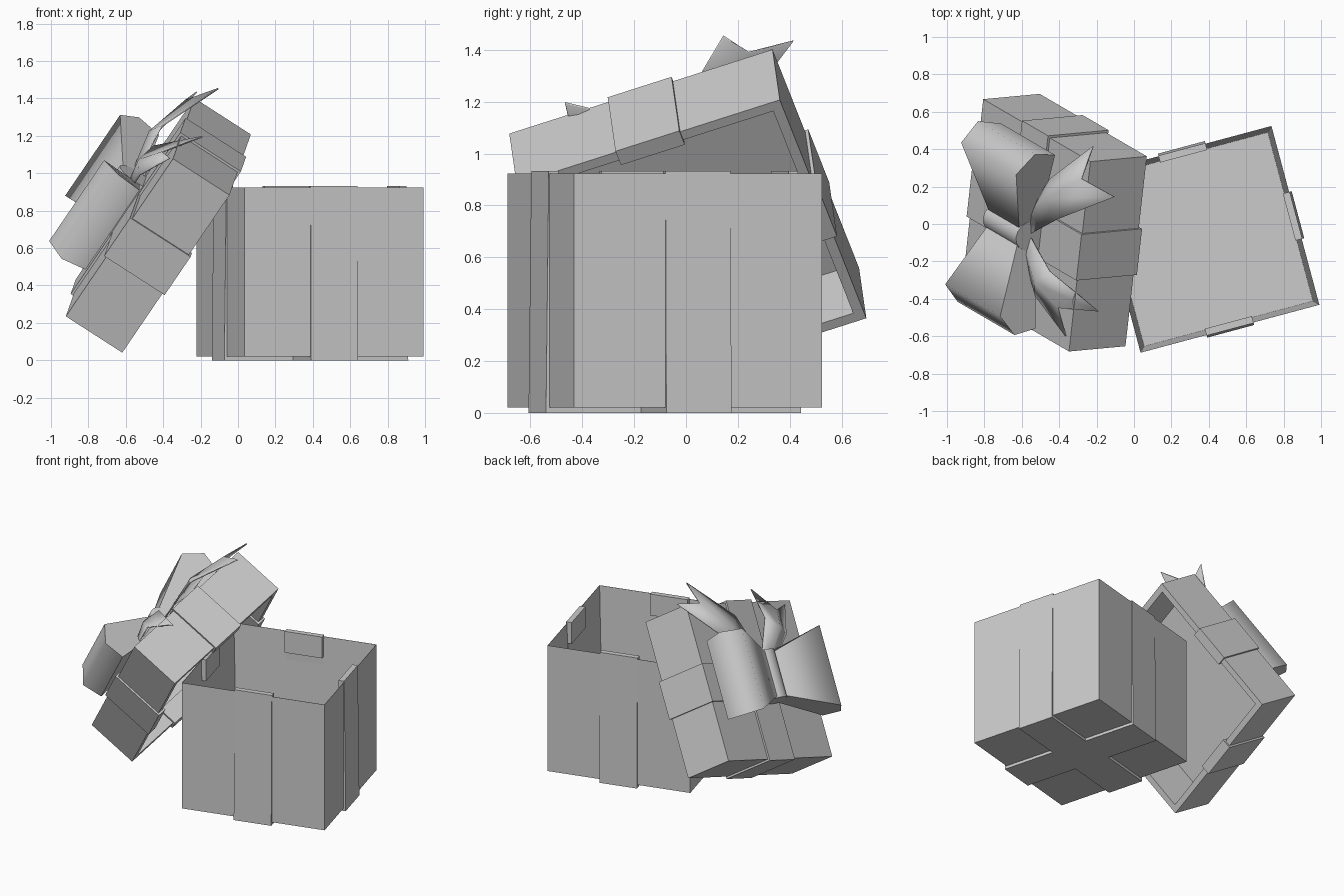
import bpy, bmesh, math
from mathutils import Matrix, Vector

if "Cube" in bpy.data.objects:
    bpy.data.objects.remove(bpy.data.objects["Cube"], do_unlink=True)

grey = bpy.data.materials.new("plain grey")
grey.use_nodes = True
COLOR = (0.6, 0.6, 0.6, 1)
grey.diffuse_color = COLOR
grey.node_tree.nodes["Principled BSDF"].inputs["Base Color"].default_value = COLOR


def add_object(name, bm, matrix, smooth=None):
    bmesh.ops.recalc_face_normals(bm, faces=bm.faces)
    mesh = bpy.data.meshes.new(name)
    bm.to_mesh(mesh)
    bm.free()
    mesh.materials.append(grey)
    obj = bpy.data.objects.new(name, mesh)
    bpy.context.collection.objects.link(obj)
    obj.matrix_world = matrix
    if smooth:
        bpy.ops.object.select_all(action='DESELECT')
        obj.select_set(True)
        bpy.context.view_layer.objects.active = obj
        bpy.ops.object.shade_smooth_by_angle(angle=math.radians(smooth))
    return obj


def bridge(bm, a, b):
    n = len(a)
    for i in range(n):
        bm.faces.new((a[i], a[(i + 1) % n], b[(i + 1) % n], b[i]))


def tray(name, matrix, levels):
    """Hollow square shell: a stack of square rings (half side, z), capped at both ends."""
    bm = bmesh.new()
    rings = [[bm.verts.new((sx * h, sy * h, z)) for sx, sy in
              ((-1, -1), (1, -1), (1, 1), (-1, 1))] for h, z in levels]
    for a, b in zip(rings, rings[1:]):
        bridge(bm, a, b)
    bm.faces.new(rings[0])
    bm.faces.new(rings[-1])
    return add_object(name, bm, matrix)


def slab(bm, profile, widths, turn=0):
    """Closed (y, z) profile given a half width at each point along x."""
    rot = Matrix.Rotation(turn, 3, 'Z')
    sides = [[bm.verts.new(rot @ Vector((s * w, y, z))) for (y, z), w in
              zip(profile, widths)] for s in (-1, 1)]
    bridge(bm, *sides)
    for side in sides:
        bm.faces.new(side)


def ribbons(name, matrix, profile, half_width):
    bm = bmesh.new()
    for k in range(4):
        slab(bm, profile, [half_width] * len(profile), k * math.pi / 2)
    return add_object(name, bm, matrix)


# Open box, walls thinning to the rim
h = 0.495
box = Matrix.Translation((0.385, -0.082, 0)) @ Matrix.Rotation(math.radians(15), 4, 'Z')
tray("box", box, [(h, 0.02), (h, 0.923), (h - 0.002, 0.923), (h - 0.028, 0.05)])
ribbons("box_ribbon", box, [
    (0, 0), (h + 0.014, 0), (h + 0.003, 0.933), (h - 0.035, 0.933), (h - 0.035, 0.78),
    (h - 0.008, 0.78), (h - 0.008, 0.025), (0, 0.025)], 0.13)

# Lid leaning against the box
ax = Vector((0.534, -0.311, 0.785)).normalized()
az = ax.cross(Vector((0.109, 0.946, 0.306))).normalized()
ay = az.cross(ax)
lid = Matrix.Translation((-0.275, 0.021, 0.624)) @ Matrix((ax, ay, az)).transposed().to_4x4()
g, top = 0.536, 0.36
tray("lid", lid, [(g, top), (g, 0), (g - 0.04, 0), (g - 0.045, top - 0.04)])
ribbons("lid_ribbon", lid, [
    (0, top + 0.013), (g + 0.013, top + 0.013), (g + 0.013, -0.013), (g - 0.055, -0.013),
    (g - 0.055, 0.12), (g - 0.042, 0.12), (g - 0.042, 0.005), (g - 0.005, 0.005),
    (g - 0.005, top - 0.005), (0, top - 0.005)], 0.13)

# Bow loops
bow = lid @ Matrix.Translation((0, 0, top))
loop = [(0.04, 0.145), (0.4, 0.29), (0.51, 0.19), (0.49, 0.05), (0.04, 0.03)]
for side, turn in (("left", 0), ("right", math.pi)):
    bm = bmesh.new()
    slab(bm, loop, (0.15, 0.275, 0.285, 0.27, 0.15), turn)
    add_object("bow_loop_" + side, bm, bow, 70)

# Bow knot, a rounded band
bm = bmesh.new()
arch = [(0.085 * math.cos(a), 0.07 + 0.1 * math.sin(a))
        for a in (i * math.pi / 8 for i in range(9))]
arch += [(-0.085, 0.01), (0.085, 0.01)]
slab(bm, arch, [0.165] * len(arch))
add_object("bow_knot", bm, bow, 50)


# Bow tails with a notched end: rows of outer edge, middle, inner edge
def tail(name, rows):
    bm = bmesh.new()
    grid = [[bm.verts.new(p) for p in row] for row in rows]
    for a, b in zip(grid, grid[1:]):
        for i in range(2):
            bm.faces.new((a[i], a[i + 1], b[i + 1], b[i]))
    obj = add_object(name, bm, bow, 50)
    mod = obj.modifiers.new("thickness", 'SOLIDIFY')
    mod.thickness = 0.008
    mod.offset = 0


tail("bow_tail_left", [
    [(0.08, 0.1, 0.06), (0.1, 0.05, 0.08), (0.14, 0.0, 0.07)],
    [(0.3, 0.37, 0.08), (0.33, 0.27, 0.12), (0.42, 0.18, 0.09)],
    [(0.544, 0.623, 0.0), (0.53, 0.44, 0.04), (0.703, 0.386, -0.065)]])
tail("bow_tail_right", [
    [(0.08, -0.1, 0.06), (0.1, -0.05, 0.08), (0.14, 0.0, 0.07)],
    [(0.28, -0.3, 0.08), (0.32, -0.21, 0.12), (0.4, -0.12, 0.09)],
    [(0.504, -0.458, 0.01), (0.46, -0.31, 0.05), (0.646, -0.28, -0.085)]])
